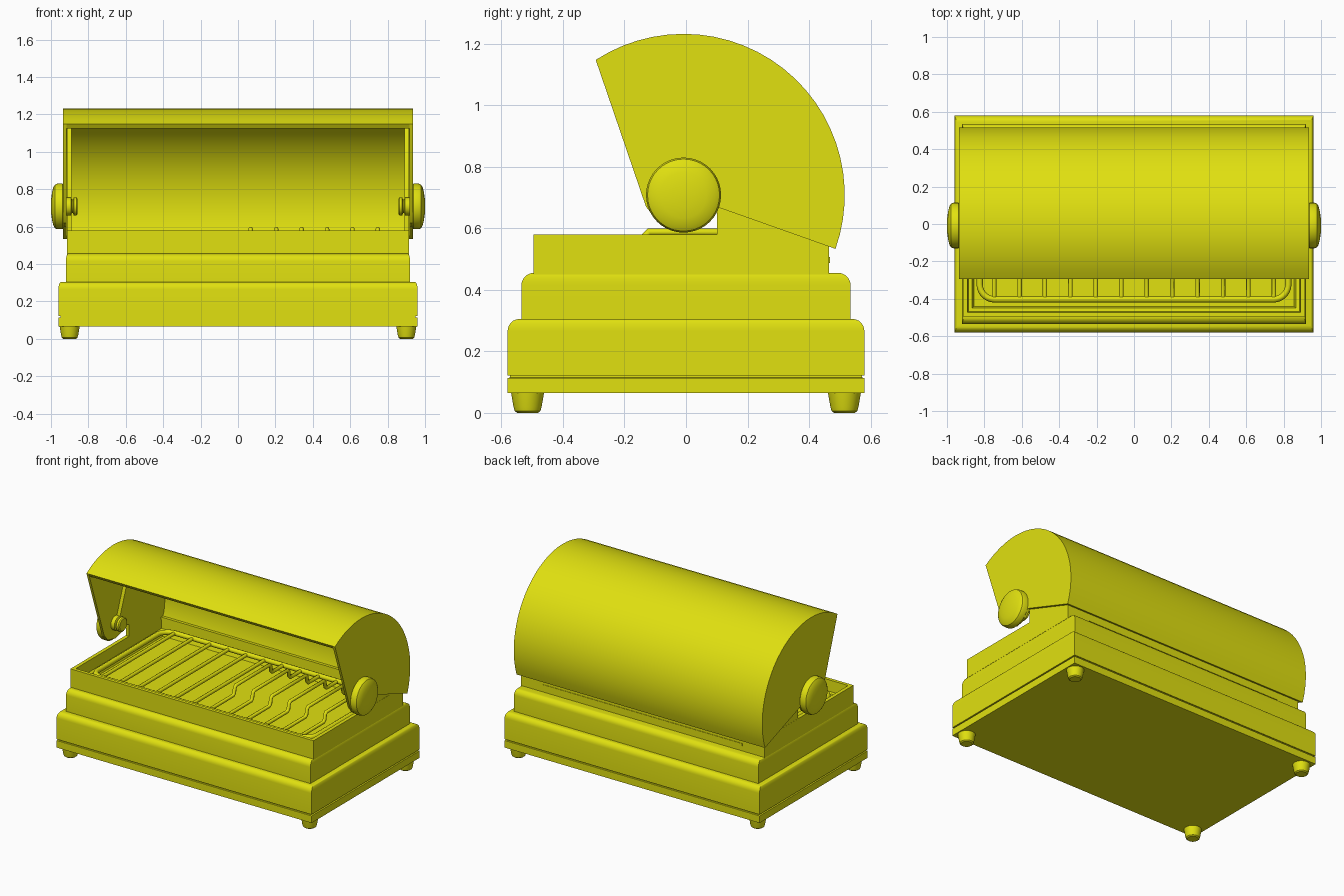
import bpy, bmesh, math
from mathutils import Vector

if "Cube" in bpy.data.objects:
    bpy.data.objects.remove(bpy.data.objects["Cube"])

yellow = bpy.data.materials.new("yellow")
yellow.diffuse_color = (0.75, 0.75, 0.005, 1)
yellow.use_nodes = True
yellow.node_tree.nodes["Principled BSDF"].inputs["Base Color"].default_value = yellow.diffuse_color


def finish(obj, angle=32):
    obj.data.materials.clear()
    obj.data.materials.append(yellow)
    bpy.ops.object.select_all(action='DESELECT')
    obj.select_set(True)
    bpy.context.view_layer.objects.active = obj
    bpy.ops.object.shade_smooth_by_angle(angle=math.radians(angle))
    return obj


def mesh_object(name, bm):
    bmesh.ops.recalc_face_normals(bm, faces=bm.faces)
    me = bpy.data.meshes.new(name)
    bm.to_mesh(me)
    bm.free()
    obj = bpy.data.objects.new(name, me)
    bpy.context.collection.objects.link(obj)
    return finish(obj)


def bridge(bm, rings):
    n = len(rings[0])
    for a, b in zip(rings, rings[1:]):
        for i in range(n):
            j = (i + 1) % n
            bm.faces.new((a[i], a[j], b[j], b[i]))
    bm.faces.new(rings[0])
    bm.faces.new(rings[-1])


def rect_stack(name, levels):
    """Stacked rectangles: (half width, front y, back y, z)."""
    bm = bmesh.new()
    bridge(bm, [[bm.verts.new(p) for p in
                 ((-hx, y0, z), (hx, y0, z), (hx, y1, z), (-hx, y1, z))]
                for hx, y0, y1, z in levels])
    return mesh_object(name, bm)


def extrude_x(name, pts, x0, x1):
    """Side profile of (y, z) points extruded along x."""
    bm = bmesh.new()
    bridge(bm, [[bm.verts.new((x, y, z)) for y, z in pts] for x in (x0, x1)])
    return mesh_object(name, bm)


def lathe(name, profile, centre, axis, n=40):
    """Profile of (radius, distance) turned about an axis."""
    axis = Vector(axis)
    u = axis.orthogonal().normalized()
    v = axis.cross(u)
    bm = bmesh.new()
    bridge(bm, [[bm.verts.new(Vector(centre) + axis * d
                 + r * (u * math.cos(t) + v * math.sin(t)))
                 for t in (2 * math.pi * i / n for i in range(n))]
                for r, d in profile])
    return mesh_object(name, bm)


def tube(name, pts, r, cyclic=False):
    cu = bpy.data.curves.new(name, 'CURVE')
    cu.dimensions = '3D'
    cu.bevel_depth = r
    cu.bevel_resolution = 2
    cu.use_fill_caps = True
    sp = cu.splines.new('POLY')
    sp.points.add(len(pts) - 1)
    for p, q in zip(sp.points, pts):
        p.co = (*q, 1)
    sp.use_cyclic_u = cyclic
    obj = bpy.data.objects.new(name, cu)
    bpy.context.collection.objects.link(obj)
    bpy.ops.object.select_all(action='DESELECT')
    obj.select_set(True)
    bpy.context.view_layer.objects.active = obj
    bpy.ops.object.convert(target='MESH')
    return finish(bpy.context.view_layer.objects.active, 50)


def rounded_top(hx, hy, z, rx, ry, rz):
    out = []
    for i in range(7):
        t = math.pi / 2 * i / 6
        k = 1 - math.cos(t)
        out.append((hx - rx * k, -hy + ry * k, hy - ry * k, z - rz + rz * math.sin(t)))
    return out


# base: bottom plate, groove, lower and middle tier
rect_stack("base_plate", [(0.96, -0.58, 0.58, 0.065), (0.96, -0.58, 0.58, 0.113),
                          (0.95, -0.572, 0.572, 0.115), (0.95, -0.572, 0.572, 0.122)])
rect_stack("lower_tier", [(0.96, -0.58, 0.58, 0.122)]
           + rounded_top(0.96, 0.58, 0.305, 0.015, 0.037, 0.04))
rect_stack("middle_tier", [(0.92, -0.535, 0.535, 0.30)]
           + rounded_top(0.92, 0.535, 0.455, 0.012, 0.04, 0.04))

# open tray with a stepped inside
rect_stack("tray", [(0.915, -0.495, 0.465, 0.45), (0.915, -0.495, 0.465, 0.58),
                    (0.89, -0.472, 0.445, 0.58), (0.885, -0.468, 0.442, 0.505),
                    (0.865, -0.45, 0.425, 0.50), (0.855, -0.44, 0.415, 0.47)])
rect_stack("rear_slot_bar", [(0.75, 0.455, 0.468, 0.488), (0.75, 0.455, 0.468, 0.506)])

# feet
for sx in (-1, 1):
    for sy in (-1, 1):
        lathe("foot", [(0.034, 0), (0.042, 0.006), (0.046, 0.02), (0.054, 0.066)],
              (sx * 0.9, sy * 0.515, 0), (0, 0, 1), 28)

# curved lid
CY, CZ, R = -0.008, 0.708, 0.524


def arc(r, a0, a1, n=26):
    return [(CY + r * math.cos(t), CZ + r * math.sin(t))
            for t in (math.radians(a0 + (a1 - a0) * i / n) for i in range(n + 1))]


extrude_x("lid_shell", arc(R, -19.5, 123) + arc(R - 0.027, 123, -19.5), -0.918, 0.918)
end_profile = arc(R, -19.5, 123) + [(-0.13, 0.67), (-0.09, 0.62), (-0.01, 0.60),
                                    (0.07, 0.62), (0.105, 0.668)]
side_panel = [(0.10, 0.57), (0.10, 0.66), (0.0, 0.70), (0.0, 0.745)] \
    + arc(R - 0.03, 70, -12, 16) + [(0.46, 0.57)]
for s in (-1, 1):
    extrude_x("lid_end", end_profile, s * 0.918, s * 0.935)
    # fixed panel rising from the tray inside the lid
    extrude_x("inner_side_panel", side_panel, s * 0.89, s * 0.914)
    # round hinge knob and its pin
    lathe("hinge_knob", [(0.112, 0.93), (0.122, 0.938), (0.122, 0.965), (0.117, 0.978),
                         (0.103, 0.987), (0.075, 0.994), (0.04, 0.999), (0.005, 1.0)],
          (0, CY, CZ), (s, 0, 0))
    lathe("hinge_pin", [(0.04, 0.857), (0.048, 0.863), (0.048, 0.878), (0.036, 0.882),
                        (0.036, 0.888), (0.048, 0.892), (0.048, 0.93)],
          (0, CY, CZ), (s, 0, 0), 24)

# grill rack frame with rounded corners
RZ, HX, Y0, Y1, CR = 0.53, 0.825, -0.403, 0.39, 0.08
frame = []
for cx, cy, a in ((HX - CR, Y1 - CR, 0), (-HX + CR, Y1 - CR, 90),
                  (-HX + CR, Y0 + CR, 180), (HX - CR, Y0 + CR, 270)):
    for i in range(8):
        t = math.radians(a + 90 * i / 7)
        frame.append((cx + CR * math.cos(t), cy + CR * math.sin(t), RZ))
tube("rack_frame", frame, 0.017, True)

# rack bars: straight on the left, raised in the middle on the right
for i in range(6):
    x = 0.068 + 0.136 * i
    tube("straight_bar", [(-x, Y0, RZ), (-x, Y1, RZ)], 0.012)
    top = 0.588
    tube("raised_bar", [(x, Y0, RZ), (x, -0.15, RZ), (x, -0.138, RZ + 0.012),
                        (x, -0.132, top - 0.012), (x, -0.12, top), (x, 0.24, top),
                        (x, 0.252, top - 0.012), (x, 0.258, RZ + 0.012),
                        (x, 0.27, RZ), (x, Y1, RZ)], 0.012)
